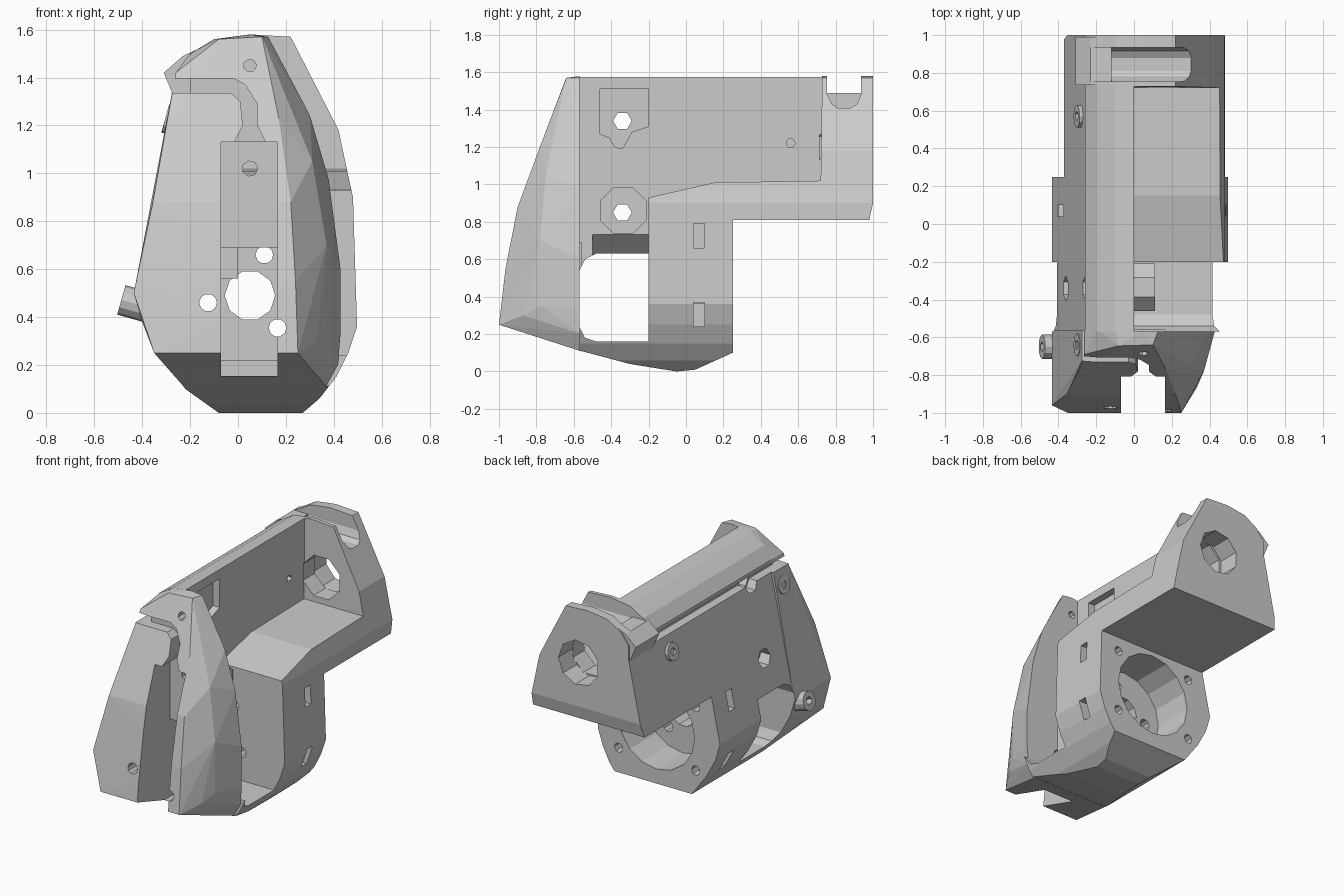
import bpy, bmesh
from math import cos, sin, pi
from mathutils import Vector

if "Cube" in bpy.data.objects:
    bpy.data.objects.remove(bpy.data.objects["Cube"])


def make(name, bm):
    bmesh.ops.recalc_face_normals(bm, faces=bm.faces)
    me = bpy.data.meshes.new(name)
    bm.to_mesh(me)
    bm.free()
    ob = bpy.data.objects.new(name, me)
    bpy.context.collection.objects.link(ob)
    return ob


def prism(name, pts, axis, a, b):
    """Extrude a profile: axis 'y' takes (x, z) points, axis 'x' takes (y, z) points."""
    bm = bmesh.new()
    put = (lambda p, t: (p[0], t, p[1])) if axis == 'y' else (lambda p, t: (t, p[0], p[1]))
    lo = [bm.verts.new(put(p, a)) for p in pts]
    hi = [bm.verts.new(put(p, b)) for p in pts]
    bm.faces.new(lo)
    bm.faces.new(hi)
    n = len(pts)
    for i in range(n):
        j = (i + 1) % n
        bm.faces.new((lo[i], lo[j], hi[j], hi[i]))
    return make(name, bm)


def rect(u0, u1, v0, v1):
    return [(u0, v0), (u1, v0), (u1, v1), (u0, v1)]


def ring(u, v, r, n, turn=0.0):
    return [(u + r * cos(turn + 2 * pi * i / n), v + r * sin(turn + 2 * pi * i / n)) for i in range(n)]


def combine(target, other, op):
    m = target.modifiers.new("bool", 'BOOLEAN')
    m.operation, m.object, m.solver = op, other, 'EXACT'
    bpy.context.view_layer.objects.active = target
    bpy.ops.object.modifier_apply(modifier=m.name)
    bpy.data.objects.remove(other)


def cut(pts, axis, a, b):
    combine(body, prism("cutter", pts, axis, a, b), 'DIFFERENCE')


def add(pts, axis, a, b):
    combine(body, prism("addition", pts, axis, a, b), 'UNION')


# Main shell: front outline limited by the side profile
left = [(-.1, 1.56), (-.2, 1.5), (-.26, 1.42), (-.26, 1.33), (-.435, .5), (-.4, .38), (-.33, .25), (-.22, .1)]
outline = [(-.08, 0), (.27, 0), (.34, .06), (.41, .15), (.46, .25), (.497, .36), (.48, .9), (.46, .99), (.42, 1.18),
           (.22, 1.57), (.05, 1.58)] + left
side = [(-.6, .12), (-.3, .04), (-.05, 0), (.05, .01), (.25, .1), (.25, .81), (.98, .81), (1, .9), (1, 1.6), (-.6, 1.6)]
body = prism("housing", outline, 'y', -.57, 1)
combine(body, prism("side_limit", side, 'x', -.7, .7), 'INTERSECT')

# Nose: hull between the joint section and the sloping front face
nose_edge = [(-.08, .108), (.27, .108), (.37, .108), (.42, .2), (.43, .32), (.43, .6), (.38, .98), (.3, 1.25),
             (.13, 1.57), (.05, 1.58)] + left[:-1] + [(-.225, .108)]
front = [(-.35, -1, .25), (.25, -1, .25), (-.435, -.96, .5), (.24, -.965, .55), (-.355, -.9, .88), (.22, -.9, .88),
         (-.281, -.77, 1.23), (.17, -.77, 1.23), (-.26, -.69, 1.42), (.1, -.64, 1.57), (-.08, -.645, 1.56),
         (.37, -.78, .35), (.37, -.78, .7), (.31, -.75, 1.05), (.33, -.87, .3)]
bm = bmesh.new()
for x, z in nose_edge:
    bm.verts.new((x, -.56, z))
for p in front:
    bm.verts.new(p)
res = bmesh.ops.convex_hull(bm, input=bm.verts)
bmesh.ops.delete(bm, geom=list({v for v in res["geom_interior"] + res["geom_unused"]
                                if isinstance(v, bmesh.types.BMVert)}), context='VERTS')
combine(body, make("nose", bm), 'UNION')

# Rear corner flap
add([(-.31, 1.42), (-.23, 1.49), (-.1, 1.55), (-.1, 1.4), (-.26, 1.3)], 'y', .735, .99)

# Large pocket open to the right, reaching down into the gear bay
cut([(-.57, 1.7), (-.57, .24), (-.54, .18), (-.48, .16), (-.2, .16), (-.2, .93), (.15, 1.01), (.72, 1.02), (.73, 1.7)],
    'x', 0, .7)
# Gear bay window through the left wall, with a sloping inner lintel
cut([(-.57, .54), (-.57, .24), (-.54, .18), (-.48, .16), (-.2, .16), (-.2, .63), (-.48, .63), (-.54, .6)], 'x', -.7, .05)
cut([(-.12, .62), (.02, .62), (.02, .75)], 'y', -.5, -.2)

# Front slot, deeper in the lower part
cut(rect(-.07, .165, .155, .69), 'y', -1.1, -.56)
cut(rect(-.07, .165, .6, 1.13), 'y', -1.1, -.64)
# Cable groove curving from the left edge to the slot
cut([(-.4, 1.335), (-.03, 1.335), (.01, 1.3), (.02, 1.2), (-.02, 1.12), (.12, 1.12), (.08, 1.2), (.08, 1.29),
     (.03, 1.37), (-.02, 1.395), (-.4, 1.395)], 'y', -1, -.66)
cut(rect(-.4, -.2, 1.335, 1.395), 'y', -.7, .73)

# Motor bore, inner plate holes and mounting screw holes
cut(ring(.05, .49, .29, 16), 'y', -.04, .4)
for x, z, r in [(.05, .49, .105), (.11, .66, .037), (-.125, .46, .037), (.165, .355, .037)]:
    cut(ring(x, z, r, 10), 'y', -.25, .02)
for x, z in ((-.125, .46), (.165, .355)):
    cut(ring(x, z, .037, 10), 'y', -1.1, -.5)
for x in (-.25, .34):
    for z in (.27, .71):
        cut(ring(x, z, .033, 7), 'y', 0, .4)
# Nut slots on both flanks
for z in (.24, .66):
    for a, b in ((.31, .7), (-.7, -.23)):
        cut(rect(.04, .1, z, z + .13), 'x', a, b)

# Small guide holes in the nose
cut(ring(.05, 1.45, .027, 7), 'y', -.9, -.5)
cut(ring(.05, 1.02, .032, 7), 'y', -.8, -.5)

# Clamp boss, upper recess and cross bolt holes
add(ring(-.335, .86, .135, 8, pi / 8), 'x', -.05, .11)
cut([(-.46, 1.51), (-.46, 1.27), (-.41, 1.25), (-.38, 1.2), (-.34, 1.19), (-.29, 1.28), (-.2, 1.31), (-.2, 1.51)],
    'x', -.05, .1)
for z in (.85, 1.34):
    cut(ring(-.34, z, .05, 6), 'x', -.7, .3)
    cut(ring(-.34, z, .065, 6), 'x', -.7, -.29 if z < 1 else -.2)
cut(ring(.56, 1.22, .025, 6), 'x', -.15, .1)

# Rear block: shaft hole, wider nut seat inside, and rounded strap slot
cut(ring(.13, 1.2, .15, 8, pi / 8), 'y', .715, .86)
cut(ring(.12, 1.2, .155, 9), 'y', .85, 1.1)
cut([(.755, 1.7), (.755, 1.48), (.78, 1.43), (.81, 1.41), (.88, 1.41), (.915, 1.43), (.935, 1.48), (.935, 1.7)],
    'x', -.12, .7)
cut(rect(.755, .935, 1.49, 1.7), 'x', -.7, .1)

# Screw heads on the sloping left wall, each with a hex socket
for name, c, r, h in [("lower_screw", (-.41, -.65, .45), .064, .16), ("front_screw", (-.275, -.64, 1.22), .06, .06),
                      ("rear_screw", (-.275, .57, 1.22), .06, .06)]:
    axis = Vector((-.96, 0, .27)).normalized()
    screw = prism(name, ring(0, 0, r, 12), 'x', -.03, h / 2)
    combine(screw, prism("socket", ring(0, 0, r * .45, 6), 'x', h / 4, h), 'DIFFERENCE')
    screw.rotation_euler = Vector((1, 0, 0)).rotation_difference(axis).to_euler()
    screw.location = c
